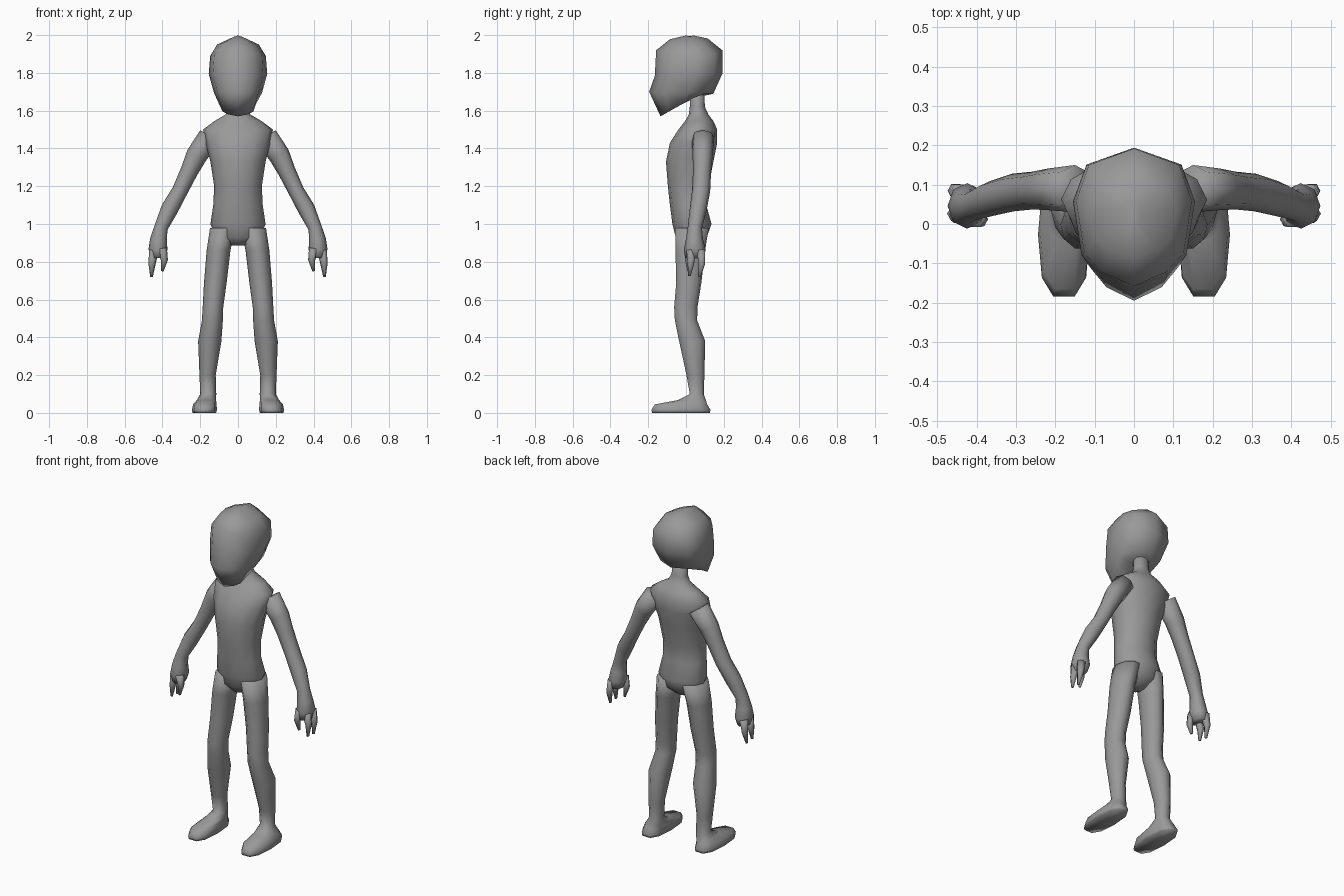
import bpy, bmesh
from math import cos, sin, tau
from mathutils import Vector

if "Cube" in bpy.data.objects:
    bpy.data.objects.remove(bpy.data.objects["Cube"])

grey = bpy.data.materials.new("skin_grey")
grey.use_nodes = True
GREY = (0.32, 0.32, 0.32, 1)
grey.diffuse_color = GREY
grey.node_tree.nodes["Principled BSDF"].inputs["Base Color"].default_value = GREY


def loft(bm, rings):
    """Skin a stack of equal-length point rings and cap both ends."""
    loops = [[bm.verts.new(p) for p in ring] for ring in rings]
    for a, b in zip(loops, loops[1:]):
        n = len(a)
        for i in range(n):
            j = (i + 1) % n
            bm.faces.new((a[i], a[j], b[j], b[i]))
    for loop in (loops[0], loops[-1]):
        mid = bm.verts.new(sum((v.co for v in loop), Vector()) / len(loop))
        for i, v in enumerate(loop):
            bm.faces.new((v, loop[(i + 1) % len(loop)], mid))


def flat_ring(z, x0, x1, y0, y1, n=12, power=1.0):
    """Level ring filling a box; power under 1 squares it off."""
    ring = []
    for i in range(n):
        c, s = cos(tau * i / n), sin(tau * i / n)
        c = abs(c) ** power * (1 if c > 0 else -1)
        s = abs(s) ** power * (1 if s > 0 else -1)
        ring.append(((x0 + x1) / 2 + c * (x1 - x0) / 2,
                     (y0 + y1) / 2 + s * (y1 - y0) / 2, z))
    return ring


def tube(bm, stations, n=8):
    """Limb along a path of (x, y, z, side radius, depth radius)."""
    pts = [Vector(s[:3]) for s in stations]
    rings = []
    for i, (p, s) in enumerate(zip(pts, stations)):
        d = (pts[min(i + 1, len(pts) - 1)] - pts[max(i - 1, 0)]).normalized()
        side = Vector((0, 1, 0)).cross(d).normalized()
        depth = d.cross(side)
        rings.append([p + side * s[3] * cos(tau * k / n) + depth * s[4] * sin(tau * k / n)
                      for k in range(n)])
    loft(bm, rings)


def finish(name, bm, mirror=False):
    bmesh.ops.remove_doubles(bm, verts=bm.verts, dist=0.0005)
    bmesh.ops.recalc_face_normals(bm, faces=bm.faces)
    for f in bm.faces:
        f.smooth = True
    me = bpy.data.meshes.new(name)
    bm.to_mesh(me)
    bm.free()
    me.materials.append(grey)
    ob = bpy.data.objects.new(name, me)
    bpy.context.collection.objects.link(ob)
    if mirror:
        mod = ob.modifiers.new("both_sides", "MIRROR")
        mod.use_mirror_merge = False
    return ob


# Head: rings with a ridge at front and back, tilted towards the chin
def head_ring(yf, zf, yb, zb, w, drop):
    half = [(0, 0, 0), (0.55, 0.1, 0.5), (0.86, 0.24, 0.9), (1, 0.62, 1),
            (0.78, 0.88, 0.8), (0, 1, 0)]
    right = [(w * x, yf + (yb - yf) * t, zf + (zb - zf) * t - drop * k) for x, t, k in half]
    return right + [(-x, y, z) for x, y, z in right[-2:0:-1]]


bm = bmesh.new()
loft(bm, [
    head_ring(0.0, 1.998, 0.04, 1.998, 0.02, 0.006),
    head_ring(-0.085, 1.978, 0.115, 1.982, 0.11, 0.03),
    head_ring(-0.158, 1.92, 0.192, 1.92, 0.147, 0.03),
    head_ring(-0.165, 1.785, 0.194, 1.80, 0.155, 0.0),
    head_ring(-0.195, 1.70, 0.145, 1.69, 0.127, 0.0),
    head_ring(-0.135, 1.57, 0.05, 1.675, 0.095, 0.0),
])
finish("head", bm)

# Torso and neck
bm = bmesh.new()
loft(bm, [flat_ring(z, -w, w, f, b) for z, w, f, b in (
    (0.885, 0.04, -0.02, 0.06),
    (0.93, 0.12, -0.055, 0.11),
    (1.0, 0.146, -0.072, 0.135),
    (1.1, 0.131, -0.085, 0.108),
    (1.2, 0.126, -0.096, 0.12),
    (1.33, 0.146, -0.106, 0.145),
    (1.43, 0.172, -0.085, 0.165),
    (1.5, 0.185, -0.04, 0.165),
    (1.545, 0.125, -0.005, 0.145),
    (1.58, 0.065, 0.015, 0.118),
    (1.62, 0.046, 0.02, 0.1),
    (1.74, 0.045, 0.02, 0.095))])
finish("torso", bm)

# Legs running down into the feet
bm = bmesh.new()
leg = [flat_ring(*r, n=10) for r in (
    (0.98, 0.015, 0.148, -0.062, 0.125),
    (0.86, 0.04, 0.166, -0.06, 0.105),
    (0.69, 0.06, 0.18, -0.055, 0.085),
    (0.56, 0.078, 0.187, -0.066, 0.064),
    (0.49, 0.08, 0.191, -0.062, 0.062),
    (0.38, 0.088, 0.211, -0.04, 0.105),
    (0.2, 0.118, 0.204, 0.0, 0.1),
    (0.1, 0.115, 0.2, 0.018, 0.096))]
foot = [flat_ring(*r, n=10, power=0.75) for r in (
    (0.068, 0.116, 0.218, -0.045, 0.108),
    (0.045, 0.113, 0.238, -0.17, 0.118),
    (0.015, 0.112, 0.244, -0.19, 0.136),
    (0.0, 0.116, 0.24, -0.185, 0.132))]
loft(bm, leg + foot)
finish("legs", bm, mirror=True)

# Arms with palms
bm = bmesh.new()
tube(bm, [
    (0.15, 0.09, 1.462, 0.06, 0.06),
    (0.218, 0.088, 1.365, 0.057, 0.053),
    (0.258, 0.085, 1.28, 0.047, 0.048),
    (0.308, 0.08, 1.175, 0.042, 0.048),
    (0.362, 0.065, 1.08, 0.046, 0.045),
    (0.408, 0.047, 0.98, 0.036, 0.038),
    (0.42, 0.045, 0.92, 0.045, 0.045),
    (0.424, 0.046, 0.865, 0.05, 0.058),
    (0.426, 0.046, 0.82, 0.035, 0.05)])
finish("arms", bm, mirror=True)

# Two outer fingers and an inner thumb
bm = bmesh.new()
for root, bend, tip in (
        ((0.444, 0.078, 0.86), (0.455, 0.084, 0.79), (0.458, 0.07, 0.72)),
        ((0.444, 0.025, 0.86), (0.456, 0.026, 0.79), (0.457, 0.018, 0.725)),
        ((0.402, 0.015, 0.87), (0.39, 0.012, 0.81), (0.401, 0.015, 0.75))):
    tube(bm, [(*root, 0.026, 0.026), (*bend, 0.019, 0.02), (*tip, 0.007, 0.008)], n=6)
finish("fingers", bm, mirror=True)
